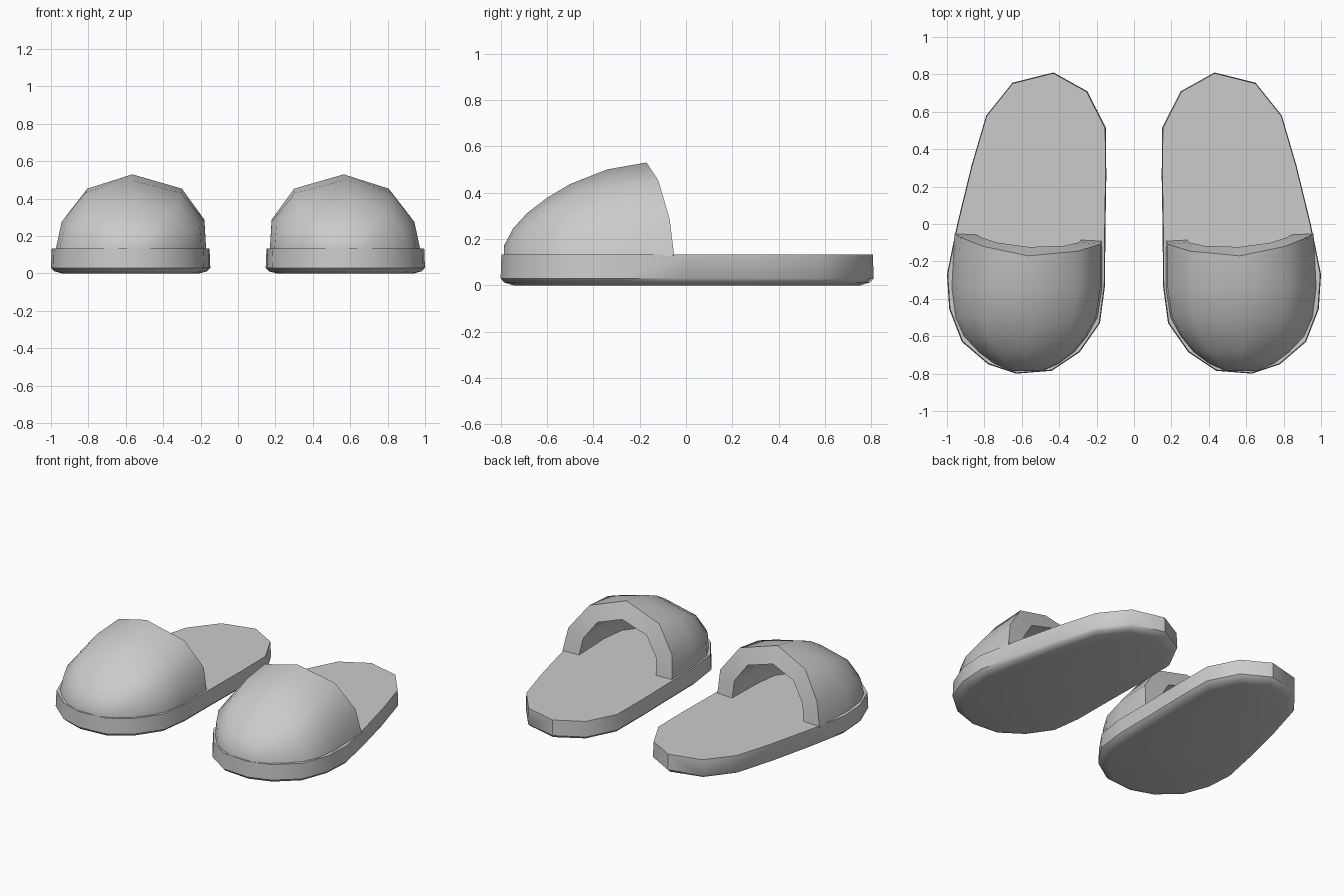
import bpy, math

if "Cube" in bpy.data.objects:
    bpy.data.objects.remove(bpy.data.objects["Cube"])

OUTLINE = [(.43, .81), (.25, .71), (.15, .515), (.148, .25), (.153, -.05), (.155, -.33),
           (.182, -.53), (.29, -.685), (.44, -.785), (.63, -.80), (.78, -.75), (.92, -.63),
           (.988, -.455), (1.0, -.27), (.945, 0), (.868, .315), (.79, .58), (.65, .755)]
ARCH = [(-1, 0), (-.975, .4), (-.67, .81), (0, 1), (.61, .81), (.92, .4), (1, 0)]
BASE = .127


def make(name, verts, faces):
    me = bpy.data.meshes.new(name)
    me.from_pydata(verts, [], faces)
    ob = bpy.data.objects.new(name, me)
    bpy.context.collection.objects.link(ob)
    # second slipper is the mirror image
    ob.modifiers.new("pair", 'MIRROR')
    bpy.ops.object.select_all(action='DESELECT')
    ob.select_set(True)
    bpy.context.view_layer.objects.active = ob
    bpy.ops.object.mode_set(mode='EDIT')
    bpy.ops.mesh.select_all(action='SELECT')
    bpy.ops.mesh.normals_make_consistent(inside=False)
    bpy.ops.object.mode_set(mode='OBJECT')
    bpy.ops.object.shade_smooth_by_angle(angle=math.radians(40))
    return ob


def bridge(a, b, n, closed):
    return [(a + i, a + (i + 1) % n, b + (i + 1) % n, b + i) for i in range(n if closed else n - 1)]


# Sole: outline stacked in rings, narrowed at the bottom edge
n = len(OUTLINE)
verts, faces = [], []
RINGS = [(.86, .93, 0), (.96, .98, .012), (1, 1, .03), (.99, .995, .133)]
for sx, sy, z in RINGS:
    verts += [(.575 + (x - .575) * sx, y * sy, z) for x, y in OUTLINE]
for r in range(len(RINGS) - 1):
    faces += bridge(r * n, (r + 1) * n, n, True)
faces += [tuple(range(n)), tuple(range((len(RINGS) - 1) * n, len(RINGS) * n))]
make("sole", verts, faces)


# Upper: arched sections from the slanted opening to the toe
def rim_y(x, z):
    pts = [(.12, -.07), (.30, -.09), (.45, -.13), (.54, -.175)]
    for (z0, y0), (z1, y1) in zip(pts, pts[1:]):
        if z <= z1:
            break
    return y0 + (y1 - y0) * (z - z0) / (z1 - z0) + .05 * (x - .57)


def section(y, xl, xr, h):
    out = []
    for t, f in ARCH:
        x, z = (xl + xr) / 2 + t * (xr - xl) / 2, BASE + h * f
        out.append((x, rim_y(x, z) if y is None else y, z))
    return out


outer = [(None, .17, .96, .403), (-.34, .17, .975, .373), (-.5, .195, .955, .31),
         (-.6, .25, .91, .25), (-.685, .32, .83, .185), (-.745, .40, .75, .12),
         (-.785, .49, .66, .045)]
inner = [(None, .285, .84, .295), (-.34, .29, .85, .27), (-.5, .31, .83, .20), (-.62, .40, .74, .12)]
k = len(ARCH)
verts, faces = [], []
for s in inner[::-1] + outer:
    verts += section(*s)
rows = len(inner) + len(outer)
for r in range(rows - 1):
    faces += bridge(r * k, (r + 1) * k, k, False)
faces += [tuple(range(k)), tuple(range((rows - 1) * k, rows * k))]
make("upper", verts, faces)
